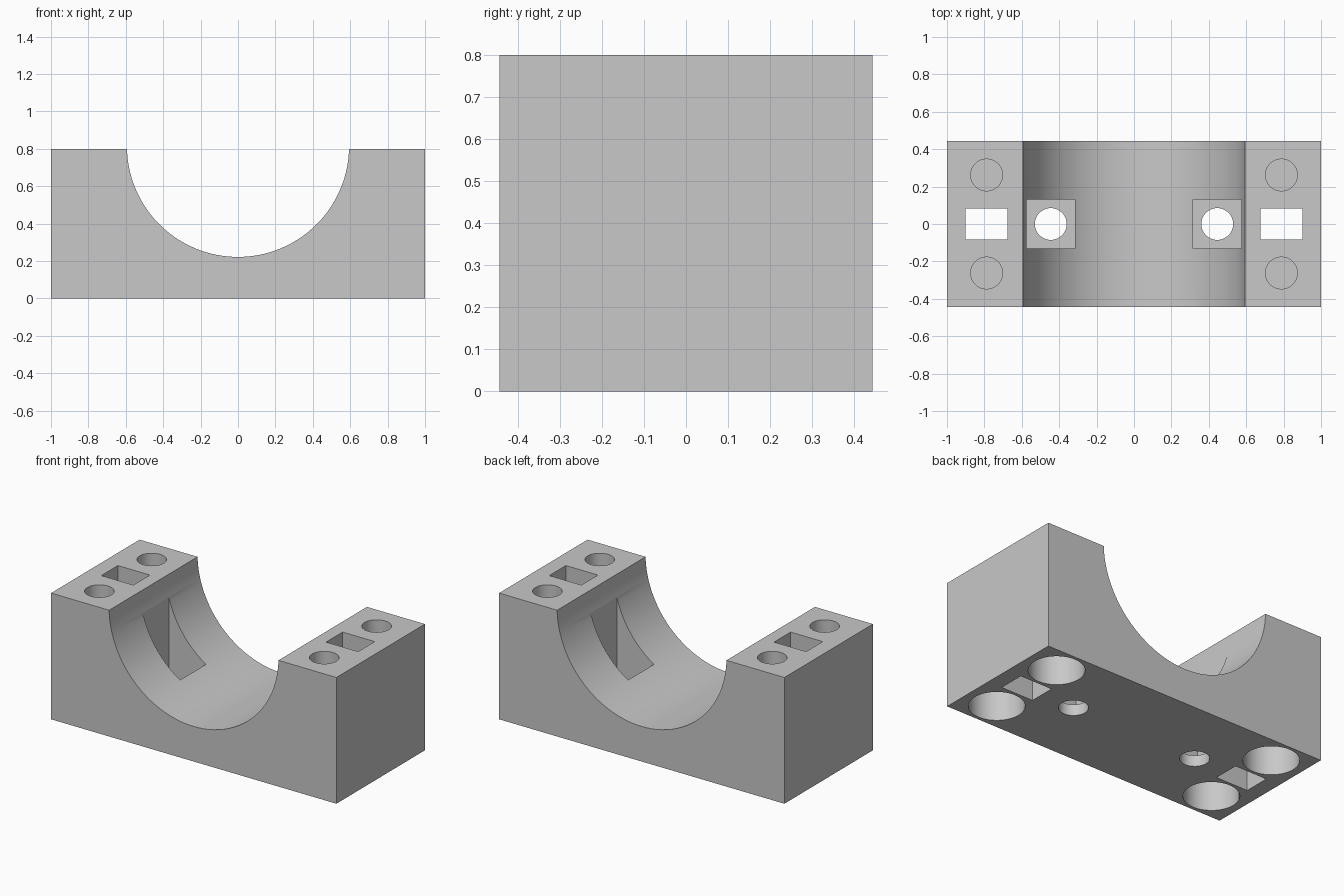
import bpy
import math

if "Cube" in bpy.data.objects:
    bpy.data.objects.remove(bpy.data.objects["Cube"])

W, D, H = 2.0, 0.886, 0.8

grey = bpy.data.materials.new("light_grey")
grey.diffuse_color = (0.58, 0.58, 0.58, 1)
grey.use_nodes = True
grey.node_tree.nodes["Principled BSDF"].inputs["Base Color"].default_value = grey.diffuse_color


def box(name, x, y, z0, z1, sx, sy):
    bpy.ops.mesh.primitive_cube_add(size=1, location=(x, y, (z0 + z1) / 2))
    ob = bpy.context.object
    ob.name = name
    ob.scale = (sx, sy, z1 - z0)
    bpy.ops.object.transform_apply(location=True, rotation=True, scale=True)
    return ob


def bore(name, x, y, z0, z1, r):
    bpy.ops.mesh.primitive_cylinder_add(vertices=64, radius=r, depth=z1 - z0,
                                        location=(x, y, (z0 + z1) / 2))
    ob = bpy.context.object
    ob.name = name
    return ob


def cut(body, cutter):
    cutter.hide_render = True
    mod = body.modifiers.new("cut", 'BOOLEAN')
    mod.operation = 'DIFFERENCE'
    mod.solver = 'EXACT'
    mod.object = cutter
    bpy.context.view_layer.objects.active = body
    bpy.ops.object.modifier_apply(modifier=mod.name)
    bpy.data.objects.remove(cutter)


# Solid block
body = box("clamp_block", 0, 0, 0, H, W, D)

# Round channel running front to back
bpy.ops.mesh.primitive_cylinder_add(vertices=128, radius=0.594, depth=2,
                                    location=(0, 0, 0.816),
                                    rotation=(math.pi / 2, 0, 0))
channel = bpy.context.object
channel.name = "channel_cutter"
cut(body, channel)

for s in (-1, 1):
    # Square pocket in the channel wall, with a through hole in its floor
    cut(body, box("pocket_cutter", s * 0.445, 0, 0.07, 0.9, 0.26, 0.26))
    cut(body, bore("pocket_hole_cutter", s * 0.445, 0, -0.1, 0.3, 0.085))
    # Rectangular slot through each shoulder
    cut(body, box("slot_cutter", s * 0.788, 0, -0.1, 0.9, 0.225, 0.166))
    for t in (-1, 1):
        # Screw hole from above and wide counterbore from below, thin web between
        cut(body, bore("screw_hole_cutter", s * 0.788, t * 0.262, 0.415, 0.9, 0.085))
        cut(body, bore("counterbore_cutter", s * 0.788, t * 0.262, -0.1, 0.4, 0.16))

# Finish
body.data.materials.clear()
body.data.materials.append(grey)
for p in body.data.polygons:
    p.material_index = 0
bpy.ops.object.select_all(action='DESELECT')
body.select_set(True)
bpy.context.view_layer.objects.active = body
bpy.ops.object.shade_smooth_by_angle(angle=math.radians(30))
